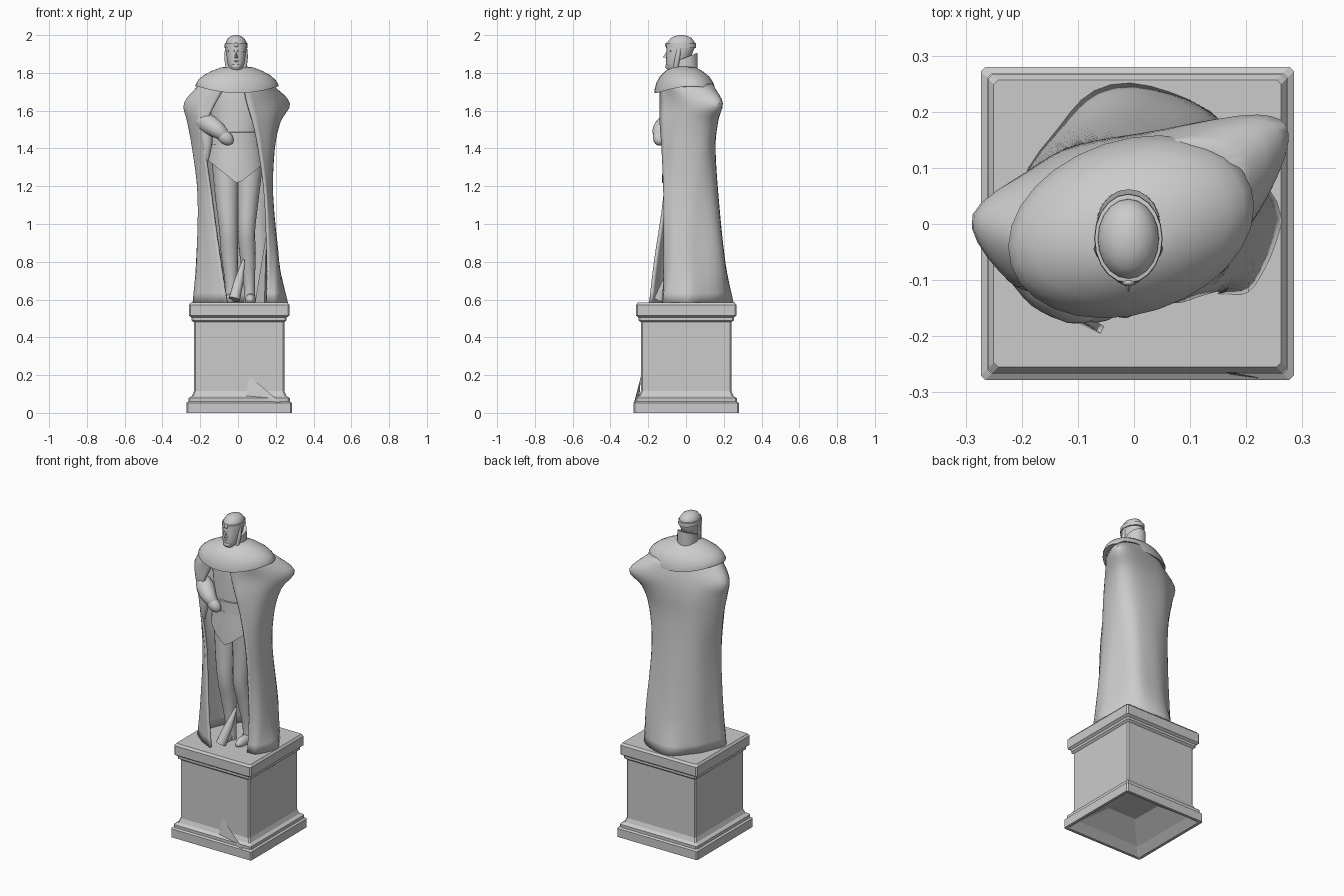
import bpy, bmesh, math
from mathutils import Vector, Matrix

cube = bpy.data.objects.get("Cube")
if cube:
    bpy.data.objects.remove(cube, do_unlink=True)

STONE = (0.6, 0.6, 0.6, 1)
stone = bpy.data.materials.new("grey stone")
stone.use_nodes = True
stone.diffuse_color = STONE
stone.node_tree.nodes["Principled BSDF"].inputs["Base Color"].default_value = STONE


def finish(name, bm, angle=40, recalc=True):
    if recalc:
        bmesh.ops.recalc_face_normals(bm, faces=bm.faces)
    mesh = bpy.data.meshes.new(name)
    bm.to_mesh(mesh)
    bm.free()
    mesh.materials.append(stone)
    ob = bpy.data.objects.new(name, mesh)
    bpy.context.collection.objects.link(ob)
    bpy.ops.object.select_all(action='DESELECT')
    ob.select_set(True)
    bpy.context.view_layer.objects.active = ob
    if angle:
        bpy.ops.object.shade_smooth_by_angle(angle=math.radians(angle))
    return ob


def loft(name, rings, closed=True, caps=True, angle=40, recalc=True):
    bm = bmesh.new()
    rows = [[bm.verts.new(p) for p in ring] for ring in rings]
    n = len(rows[0])
    for a, b in zip(rows, rows[1:]):
        for i in range(n if closed else n - 1):
            j = (i + 1) % n
            bm.faces.new((a[i], a[j], b[j], b[i]))
    if caps:
        bm.faces.new(rows[0])
        bm.faces.new(rows[-1])
    return finish(name, bm, angle, recalc)


def ellipse(cx, cy, z, rx, ry, n=20, turn=0.0):
    rot = Matrix.Rotation(turn, 3, 'Z')
    ring = []
    for i in range(n):
        a = math.tau * i / n
        ring.append(rot @ Vector((rx * math.cos(a), ry * math.sin(a), 0)) + Vector((cx, cy, z)))
    return ring


def spline(pts, steps):
    """Smooth curve through the points."""
    pts = [Vector(p) for p in pts]
    ext = [pts[0] * 2 - pts[1]] + pts + [pts[-1] * 2 - pts[-2]]
    out = []
    for a, b, c, d in zip(ext, ext[1:], ext[2:], ext[3:]):
        for k in range(steps):
            t = k / steps
            out.append(b + (c - a) * (t / 2) + (a * 2 - b * 5 + c * 4 - d) * (t * t / 2)
                       + (b * 3 - a - c * 3 + d) * (t ** 3 / 2))
    return out + [pts[-1]]


def limb(name, path, n=14):
    """Round tube along (x, y, z, radius) stations, listed from the top down."""
    st = spline([Vector(p) for p in path], 3)
    rings = []
    for i, p in enumerate(st):
        d = (st[min(i + 1, len(st) - 1)] - st[max(i - 1, 0)]).to_3d()
        q = Vector((0, 0, -1)).rotation_difference(d)
        rings.append([p.to_3d() + q @ v for v in ellipse(0, 0, 0, p.w, p.w, n)])
    return loft(name, rings, angle=50)


def ball(name, loc, size, tilt=0.0):
    bm = bmesh.new()
    m = Matrix.Translation(loc) @ Matrix.Rotation(tilt, 4, 'Y') @ Matrix.Diagonal((*size, 1))
    bmesh.ops.create_uvsphere(bm, u_segments=14, v_segments=8, radius=1, matrix=m)
    return finish(name, bm, 60)


def hull(name, pts):
    bm = bmesh.new()
    verts = [bm.verts.new(p) for p in pts]
    bmesh.ops.convex_hull(bm, input=verts)
    return finish(name, bm, 0)


# Plinth: moulded square block with chamfered corners and hollow underside
def square(z, h, c=0.008):
    corners = [(h, h - c), (h - c, h), (c - h, h), (-h, h - c),
               (-h, c - h), (c - h, -h), (h - c, -h), (h, c - h)]
    return [(x + 0.006, y + 0.001, z) for x, y in corners]


profile = [(0.12, 0.1), (0.04, 0.22), (0, 0.262), (0, 0.279), (0.053, 0.279), (0.06, 0.268),
           (0.078, 0.268), (0.09, 0.25), (0.115, 0.24), (0.48, 0.24), (0.49, 0.252),
           (0.505, 0.252), (0.515, 0.266), (0.572, 0.266), (0.585, 0.256)]
loft("plinth", [square(z, h) for z, h in profile], angle=0)
hull("plinth_shard", [(0.06, -0.238, 0.195), (0.225, -0.275, 0.055),
                      (0.06, -0.245, 0.11), (0.04, -0.25, 0.08)])

# Long cloak, open in front: per row z, then right edge round the back to left edge
rows = [
    (1.74, -.06, -.145, -.15, -.115, -.205, -.02, -.12, .08, -.01, .13, .1, .14, .18, .09, .15, -.07, .03, -.14),
    (1.64, -.12, -.13, -.22, -.1, -.285, .015, -.14, .11, 0, .155, .22, .195, .275, .145, .2, -.01, .055, -.14),
    (1.54, -.165, -.125, -.22, -.1, -.268, .01, -.15, .12, 0, .16, .165, .165, .225, .1, .19, -.03, .085, -.14),
    (1.4, -.18, -.12, -.215, -.07, -.24, .01, -.14, .125, 0, .155, .13, .145, .192, .08, .18, -.05, .115, -.13),
    (1.15, -.145, -.12, -.19, -.08, -.212, -.01, -.14, .125, -.01, .17, .12, .155, .18, .06, .18, -.05, .15, -.12),
    (.8, -.095, -.17, -.165, -.12, -.222, -.03, -.15, .13, -.03, .2, .13, .195, .21, .05, .21, -.07, .16, -.12),
    (.585, -.06, -.195, -.16, -.14, -.24, -.04, -.165, .13, -.07, .235, .1, .225, .255, .04, .215, -.11, .15, -.125),
]
columns = [spline([(r[i], r[i + 1], r[0]) for r in rows], 4) for i in range(1, len(rows[0]), 2)]
sheet = []
for ring in zip(*columns):
    ring = spline(ring, 5)
    for p in ring:
        # Soft vertical folds that deepen towards the hem
        fall = max(0, 1.45 - p.z)
        if p.y > 0:
            p.xy *= 1 + 0.025 * fall * math.cos(7 * math.atan2(p.x, p.y) + 1)
    sheet.append(ring)
cloak = loft("cloak", sheet, closed=False, caps=False, recalc=False)
thick = cloak.modifiers.new("thickness", 'SOLIDIFY')
thick.thickness = 0.014
thick.offset = -1

# Fold of cloak lining beside the left leg
hull("lining_fold", [(.15, -.09, .95), (.09, -.03, .585), (.14, -.1, .585), (.18, 0, .585), (.16, -.02, .9)])

# Shoulder cape with a thin turned-under rim
TURN = math.radians(18)
cape = []
for s, z, droop in [(.95, 1.7, 1), (1, 1.693, 1), (1, 1.702, 1), (.93, 1.745, .6),
                    (.8, 1.781, .3), (.6, 1.81, .1), (.4, 1.828, 0), (.25, 1.833, 0)]:
    ring = ellipse(-.005, -.005 * s, z, .225 * s, .155 * s, 28, TURN)
    for p in ring:
        p.z += 0.035 * droop * min(1, (p.x / .21) ** 2)
        p.y -= 0.02 * (1 - s)
    cape.append(ring)
loft("shoulder_cape", cape, angle=45)

# Tunic with pointed front hem, and belt
tunic = [ellipse(*t, 28) for t in [(0, 0, 1.76, .14, .1), (0, -.01, 1.64, .15, .115),
                                   (-.01, -.01, 1.47, .125, .1), (-.01, -.01, 1.38, .142, .11)]]
hem = ellipse(-.01, -.01, 1.33, .15, .118, 28)
for p in hem:
    p.z -= 0.12 * max(0, 1 - abs(p.x) / .15)
under = [p * 1 for p in hem]
for p in under:
    p.xy *= 0.85
loft("tunic", tunic + [hem, under])
loft("belt", [ellipse(-.01, -.01, z, rx, ry, 28) for z, rx, ry in
              [(1.42, .125, .1), (1.422, .14, .112), (1.485, .135, .111), (1.487, .12, .098)]])

# Legs, boots and tapering scabbard
limb("right_leg", [(-.065, -.02, 1.34, .075), (-.058, -.04, 1.12, .06), (-.05, -.05, .97, .049),
                   (-.045, -.03, .85, .046), (-.035, -.02, .68, .033), (-.035, -.02, .58, .033)])
limb("left_leg", [(.06, -.02, 1.34, .075), (.052, -.03, 1.12, .056), (.045, -.035, .97, .046),
                  (.05, -.01, .85, .043), (.06, .01, .68, .03), (.06, .01, .58, .03)])
for name, x, y in [("right_boot", -.04, -.06), ("left_boot", .065, -.035)]:
    ball(name, (x, y, .6), (.03, .075, .032))
limb("scabbard", [(.03, -.06, .81, .006), (.005, -.1, .7, .024), (-.02, -.14, .6, .03)])

# Bent right arm, hand and hanging sleeve
limb("right_forearm", [(-.19, -.07, 1.545, .045), (-.15, -.105, 1.525, .052),
                       (-.105, -.135, 1.495, .044), (-.07, -.14, 1.465, .03)])
ball("right_hand", (-.068, -.142, 1.458), (.052, .034, .036), math.radians(40))
limb("hanging_sleeve", [(-.17, -.085, 1.52, .04), (-.165, -.1, 1.42, .028), (-.168, -.1, 1.33, .01)])

# Head, lofted from chin to crown
head = [(-.02, 1.79, .04, .042), (-.06, 1.822, .034, .044), (-.054, 1.85, .046, .053),
        (-.038, 1.89, .052, .066), (-.028, 1.935, .056, .075), (-.026, 1.965, .054, .07),
        (-.025, 1.985, .042, .055), (-.025, 1.996, .024, .032), (-.025, 2.0, .007, .01)]
loft("head", [ellipse(-.01, *h) for h in head], angle=60)
loft("head_band", [ellipse(-.01, -.026, z, rx, ry) for z, rx, ry in
                   [(1.932, .054, .074), (1.933, .061, .08), (1.957, .06, .079), (1.959, .05, .07)]])
ball("band_jewel", (-.01, -.104, 1.948), (.012, .007, .012))
hull("nose", [(-.01, -.1, 1.918), (-.01, -.122, 1.883), (-.022, -.098, 1.878), (.002, -.098, 1.878)])
ball("beard", (-.01, -.09, 1.835), (.026, .02, .018))
ball("mouth", (-.01, -.1, 1.862), (.016, .008, .005))
for side, s in (("right", -1), ("left", 1)):
    limb(side + "_brow", [(-.01 + s * .006, -.1, 1.916, .006), (-.01 + s * .04, -.078, 1.917, .006)], 8)
    limb(side + "_hair_lock", [(-.01 + s * .046, -.035, 1.935, .012), (-.01 + s * .048, -.045, 1.88, .014),
                               (-.01 + s * .042, -.055, 1.82, .012)], 8)

# High collar rising behind the neck
collar = [ellipse(-.01, -.002, 1.8, .058, .064), ellipse(-.01, -.002, 1.882, .056, .064),
          ellipse(-.01, -.002, 1.882, .046, .052)]
for ring in collar[1:]:
    for p in ring:
        p.z += 0.4 * p.y
loft("collar", collar)
